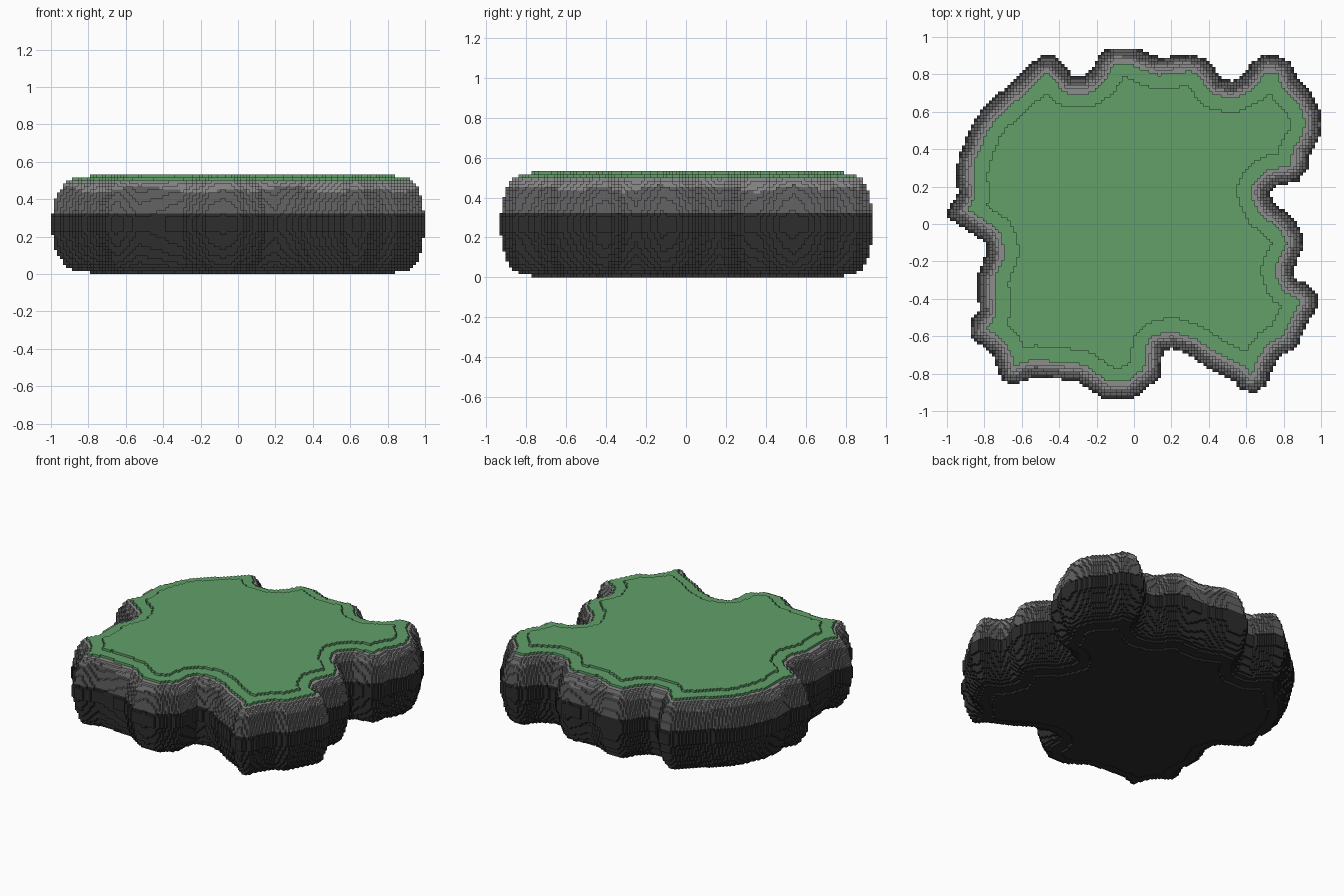
import bpy, bmesh, math

cube = bpy.data.objects.get("Cube")
if cube:
    bpy.data.objects.remove(cube, do_unlink=True)

# Block grid
NX, NY, NZ = 124, 116, 33
S = 2.0 / NX

# Widest contour of the island, seen from above
OUTLINE = [
    (-.50, .89), (-.42, .89), (-.36, .82), (-.33, .78), (-.27, .78), (-.22, .82),
    (-.18, .90), (-.12, .94), (0, .94), (.06, .91), (.14, .88), (.30, .90),
    (.37, .88), (.42, .83), (.46, .77), (.52, .755), (.59, .79), (.64, .86),
    (.70, .90), (.77, .89), (.83, .86), (.87, .77), (.94, .70), (.98, .62),
    (1.0, .54), (.98, .45), (.93, .37), (.92, .29), (.87, .235), (.75, .21),
    (.71, .17), (.74, .11), (.84, .03), (.89, -.05), (.90, -.12), (.84, -.25),
    (.86, -.30), (.93, -.33), (.975, -.38), (.97, -.45), (.92, -.53), (.86, -.66),
    (.78, -.70), (.73, -.77), (.70, -.86), (.64, -.895), (.58, -.88), (.54, -.83),
    (.38, -.75), (.29, -.69), (.20, -.66), (.15, -.67), (.13, -.82), (0, -.92),
    (-.08, -.93), (-.17, -.92), (-.30, -.83), (-.53, -.81), (-.65, -.85), (-.70, -.83),
    (-.75, -.69), (-.87, -.60), (-.865, -.52), (-.82, -.46), (-.83, -.28), (-.775, -.15),
    (-.79, -.09), (-1.0, .05), (-.93, .17), (-.945, .25), (-.93, .36), (-.86, .53),
    (-.80, .62), (-.64, .76)]

# Inset of each layer, counted from the top or bottom towards the middle
INSET = [.165, .09, .065, .053, .046, .04, .034, .03, .025, .021, .018, .016,
         .012, .009, 0, 0, 0]


def depth(x, y):
    """Distance from a point to the outline, positive inside."""
    best, inside = 9.0, False
    for (ax, ay), (bx, by) in zip(OUTLINE, OUTLINE[1:] + OUTLINE[:1]):
        dx, dy = bx - ax, by - ay
        t = max(0, min(1, ((x - ax) * dx + (y - ay) * dy) / (dx * dx + dy * dy)))
        best = min(best, (ax + t * dx - x) ** 2 + (ay + t * dy - y) ** 2)
        if (ay > y) != (by > y) and x < ax + (y - ay) * dx / dy:
            inside = not inside
    return math.sqrt(best) * (1 if inside else -1)


DEPTH = [[depth((i + .5 - NX / 2) * S, (j + .5 - NY / 2) * S) for j in range(NY)]
         for i in range(NX)]


def solid(i, j, k):
    if not (0 <= i < NX and 0 <= j < NY and 0 <= k < NZ):
        return False
    return DEPTH[i][j] >= INSET[min(k, NZ - 1 - k)] - S / 2


def material(name, rgb):
    m = bpy.data.materials.new(name)
    m.use_nodes = True
    m.diffuse_color = (*rgb, 1)
    m.node_tree.nodes["Principled BSDF"].inputs["Base Color"].default_value = (*rgb, 1)
    return m


grass = material("grass green", (.122, .352, .144))
light = material("light grey stone", (.27, .27, .27))
mid = material("mid grey stone", (.125, .125, .125))
dark = material("dark grey stone", (.026, .026, .026))


def stratum(name, low, high, mats, pick=lambda i, j, k: 0):
    """Blocks of layers low..high-1, keeping only the exposed faces."""
    bm = bmesh.new()
    cache = {}

    def vert(p):
        if p not in cache:
            cache[p] = bm.verts.new(((p[0] - NX / 2) * S, (p[1] - NY / 2) * S, p[2] * S))
        return cache[p]

    for k in range(low, high):
        for i in range(NX):
            for j in range(NY):
                if not solid(i, j, k):
                    continue
                for axis in range(3):
                    for side in (0, 1):
                        n = [i, j, k]
                        n[axis] += 2 * side - 1
                        if solid(*n):
                            continue
                        quad = []
                        for u, v in ((0, 0), (1, 0), (1, 1), (0, 1)):
                            p = [i, j, k]
                            p[axis] += side
                            p[(axis + 1) % 3] += u
                            p[(axis + 2) % 3] += v
                            quad.append(vert(tuple(p)))
                        face = bm.faces.new(quad if side else quad[::-1])
                        face.material_index = pick(i, j, k)
    me = bpy.data.meshes.new(name)
    bm.to_mesh(me)
    bm.free()
    for m in mats:
        me.materials.append(m)
    ob = bpy.data.objects.new(name, me)
    bpy.context.collection.objects.link(ob)
    return ob


def weathered(i, j, k):
    """Pale stone above a wavy line, mid grey below."""
    wave = math.sin(i * .23 + j * .11) + .8 * math.sin(j * .31 - i * .07 + 1)
    return 0 if k >= 27.3 + .8 * wave else 1


# Dark base, grey cliff and grass top
stratum("dark_rock_base", 0, 20, [dark])
stratum("grey_cliff", 20, 31, [light, mid], weathered)
stratum("grass_top", 31, NZ, [grass])
